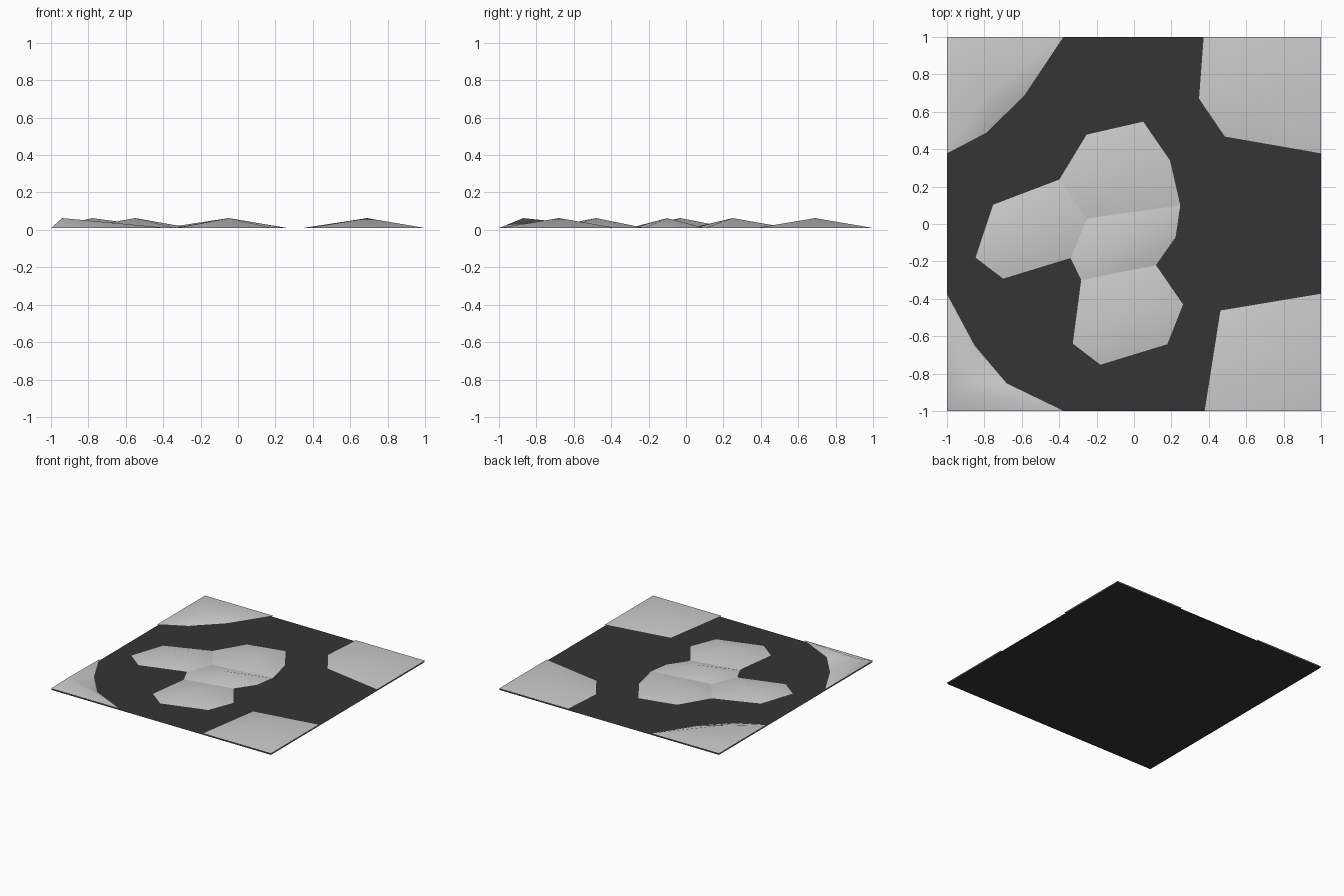
import bpy

if "Cube" in bpy.data.objects:
    bpy.data.objects.remove(bpy.data.objects["Cube"])


def material(name, value):
    m = bpy.data.materials.new(name)
    m.diffuse_color = (value, value, value, 1)
    m.use_nodes = True
    m.node_tree.nodes["Principled BSDF"].inputs["Base Color"].default_value = m.diffuse_color
    return m


def build(name, verts, faces, mat, smooth=False):
    me = bpy.data.meshes.new(name)
    me.from_pydata(verts, [], faces)
    me.materials.append(mat)
    me.polygons.foreach_set("use_smooth", [smooth] * len(me.polygons))
    ob = bpy.data.objects.new(name, me)
    bpy.context.collection.objects.link(ob)
    return ob


mortar = material("dark mortar", 0.035)
stone = material("light grey stone", 0.6)
RIM, PEAK = 0.01, 0.063


def paving_stone(name, peak, outline):
    """Low faceted mound: counter-clockwise rim fanned to one raised peak."""
    n = len(outline)
    verts = [(x, y, RIM) for x, y in outline] + [(*peak, PEAK)]
    build(name, verts, [(i, (i + 1) % n, n) for i in range(n)], stone, True)


# flat ground sheet
build("ground_plate", [(-1, -1, 0), (1, -1, 0), (1, 1, 0), (-1, 1, 0)],
      [(0, 1, 2, 3)], mortar)

# central cluster of four stones sharing edges
paving_stone("stone_upper", (-0.05, 0.25),
             [(-0.25, 0.03), (0.25, 0.10), (0.195, 0.34), (0.05, 0.55), (-0.255, 0.48), (-0.40, 0.24)])
paving_stone("stone_middle", (-0.05, -0.10),
             [(-0.285, -0.30), (0.12, -0.22), (0.225, -0.07), (0.25, 0.10), (-0.25, 0.03), (-0.34, -0.185)])
paving_stone("stone_left", (-0.55, -0.03),
             [(-0.70, -0.295), (-0.34, -0.185), (-0.25, 0.03), (-0.40, 0.24), (-0.755, 0.105), (-0.85, -0.18)])
paving_stone("stone_lower", (-0.05, -0.48),
             [(-0.18, -0.755), (0.18, -0.645), (0.265, -0.43), (0.12, -0.22), (-0.285, -0.30), (-0.33, -0.64)])

# corner stones cut off by the tile edge
paving_stone("stone_back_right", (0.69, 0.69),
             [(1, 1), (0.37, 1), (0.345, 0.67), (0.485, 0.465), (1, 0.375)])
paving_stone("stone_front_right", (0.69, -0.68),
             [(1, -1), (1, -0.37), (0.46, -0.46), (0.375, -1)])
paving_stone("stone_back_left", (-0.78, 0.69),
             [(-1, 1), (-1, 0.375), (-0.79, 0.485), (-0.585, 0.685), (-0.375, 1)])
paving_stone("stone_front_left", (-0.94, -0.87),
             [(-1, -1), (-0.37, -1), (-0.68, -0.85), (-0.85, -0.65), (-1, -0.37)])
